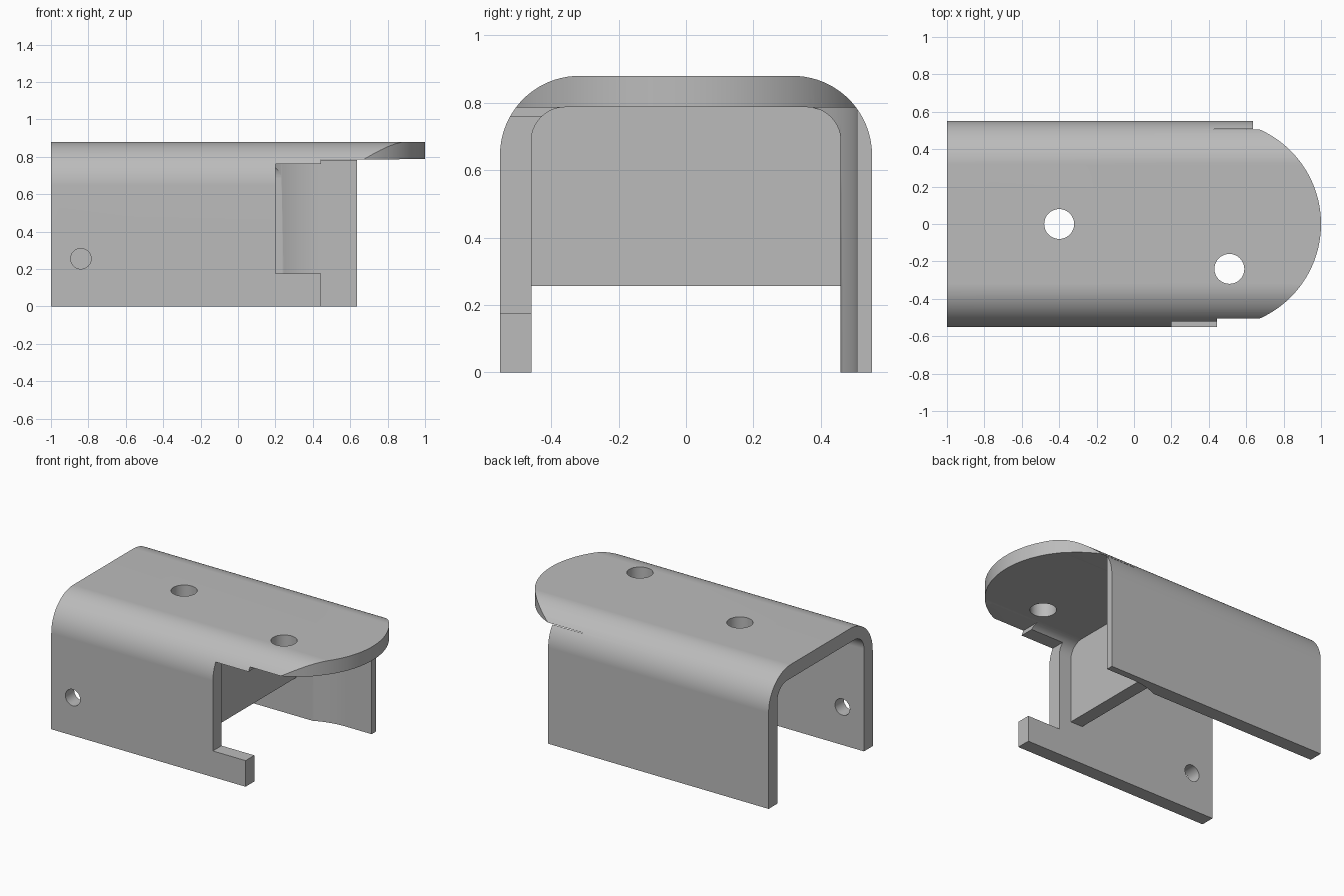
import bpy, bmesh, math
from mathutils import Vector

cube = bpy.data.objects.get("Cube")
if cube:
    bpy.data.objects.remove(cube, do_unlink=True)

# Main dimensions
HALF, HEIGHT, WALL = 0.552, 0.88, 0.093
R_OUT, R_IN = 0.235, 0.10
CEILING = HEIGHT - WALL
CUT_TOP = CEILING - 0.001
END_X = 0.447

grey = bpy.data.materials.new("plain grey")
grey.use_nodes = True
grey.diffuse_color = (0.5, 0.5, 0.5, 1)
grey.node_tree.nodes["Principled BSDF"].inputs["Base Color"].default_value = (0.5, 0.5, 0.5, 1)


def arc(cx, cy, r, a0, a1, n):
    """Points along an arc, angles in degrees."""
    angles = [math.radians(a0 + (a1 - a0) * i / n) for i in range(n + 1)]
    return [(cx + r * math.cos(a), cy + r * math.sin(a)) for a in angles]


def rect(u0, u1, v0, v1):
    return [(u0, v0), (u1, v0), (u1, v1), (u0, v1)]


def prism(name, points, axis, start, end):
    """Extrude a 2D outline along the given axis."""
    place = {"x": lambda u, v: (start, u, v),
             "y": lambda u, v: (u, start, v),
             "z": lambda u, v: (u, v, start)}[axis]
    bm = bmesh.new()
    face = bm.faces.new([bm.verts.new(place(u, v)) for u, v in points])
    grown = bmesh.ops.extrude_face_region(bm, geom=[face])
    shift = Vector([(end - start) * (axis == k) for k in "xyz"])
    bmesh.ops.translate(bm, vec=shift,
                        verts=[g for g in grown["geom"] if isinstance(g, bmesh.types.BMVert)])
    bmesh.ops.recalc_face_normals(bm, faces=bm.faces)
    mesh = bpy.data.meshes.new(name)
    bm.to_mesh(mesh)
    bm.free()
    obj = bpy.data.objects.new(name, mesh)
    obj.data.materials.append(grey)
    bpy.context.collection.objects.link(obj)
    return obj


def activate(obj):
    bpy.ops.object.select_all(action="DESELECT")
    obj.select_set(True)
    bpy.context.view_layer.objects.active = obj


def boolean(target, cutter, operation="DIFFERENCE"):
    cutter.hide_render = True
    mod = target.modifiers.new("cut", "BOOLEAN")
    mod.operation, mod.solver, mod.object = operation, "EXACT", cutter
    activate(target)
    bpy.ops.object.modifier_apply(modifier=mod.name)
    bpy.data.objects.remove(cutter, do_unlink=True)


# Channel: rounded U section running along x
co, ci = HALF - R_OUT, HALF - WALL - R_IN
outer = arc(co, HEIGHT - R_OUT, R_OUT, 0, 90, 20)
inner = arc(ci, CEILING - R_IN, R_IN, 0, 90, 14)
right_half = [(HALF, 0)] + outer
right_inner = [(HALF - WALL, 0)] + inner
mirror = lambda pts: [(-u, v) for u, v in reversed(pts)]
section = right_half + mirror(right_half) + [(-u, v) for u, v in right_inner] + right_inner[::-1]
channel = prism("channel", section, "x", -1, 1.05)

# Rounded nose of the top plate
nose_angle = math.degrees(math.acos((0.64 - END_X) / HALF))
outline = ([(-1.2, -0.7), (0.64, -0.7)]
           + arc(END_X, 0, 1 - END_X, -nose_angle, nose_angle, 64)
           + [(0.64, 0.7), (-1.2, 0.7)])
boolean(channel, prism("nose_outline", outline, "z", -0.2, 1.2), "INTERSECT")

# Wall ends and the notch in the front wall
boolean(channel, prism("end_cut", rect(0.637, 1.2, -0.7, 0.7), "z", -0.1, CUT_TOP))
boolean(channel, prism("front_end_cut", rect(0.443, 0.8, -0.75, -0.1), "z", -0.15, CUT_TOP))
boolean(channel, prism("notch_cut", rect(0.2, 0.9, -0.8, -0.2), "z", 0.175, 0.76))

# Round relief thinning the inside of the back wall
relief = [(0.85, 0.05), (0.85, 0.507)] + arc(END_X, 0, 0.507, 90, 174, 40)
boolean(channel, prism("relief_cut", relief, "z", -0.12, CUT_TOP))

# Drilled holes
for x, y in ((-0.4, 0), (0.51, -0.24)):
    boolean(channel, prism("top_hole", arc(x, y, 0.08, 0, 348.75, 31), "z", 0.6, 1))
boolean(channel, prism("side_hole", arc(-0.84, 0.255, 0.055, 0, 345, 23), "y", -0.7, -0.3))

# Cross web between the walls
web = prism("cross_web", rect(-0.48, 0.48, 0.257, 0.80), "x", 0.02, 0.11)

activate(channel)
bpy.ops.object.shade_smooth_by_angle(angle=math.radians(25))
weighted = channel.modifiers.new("even shading", "WEIGHTED_NORMAL")
weighted.keep_sharp = True
